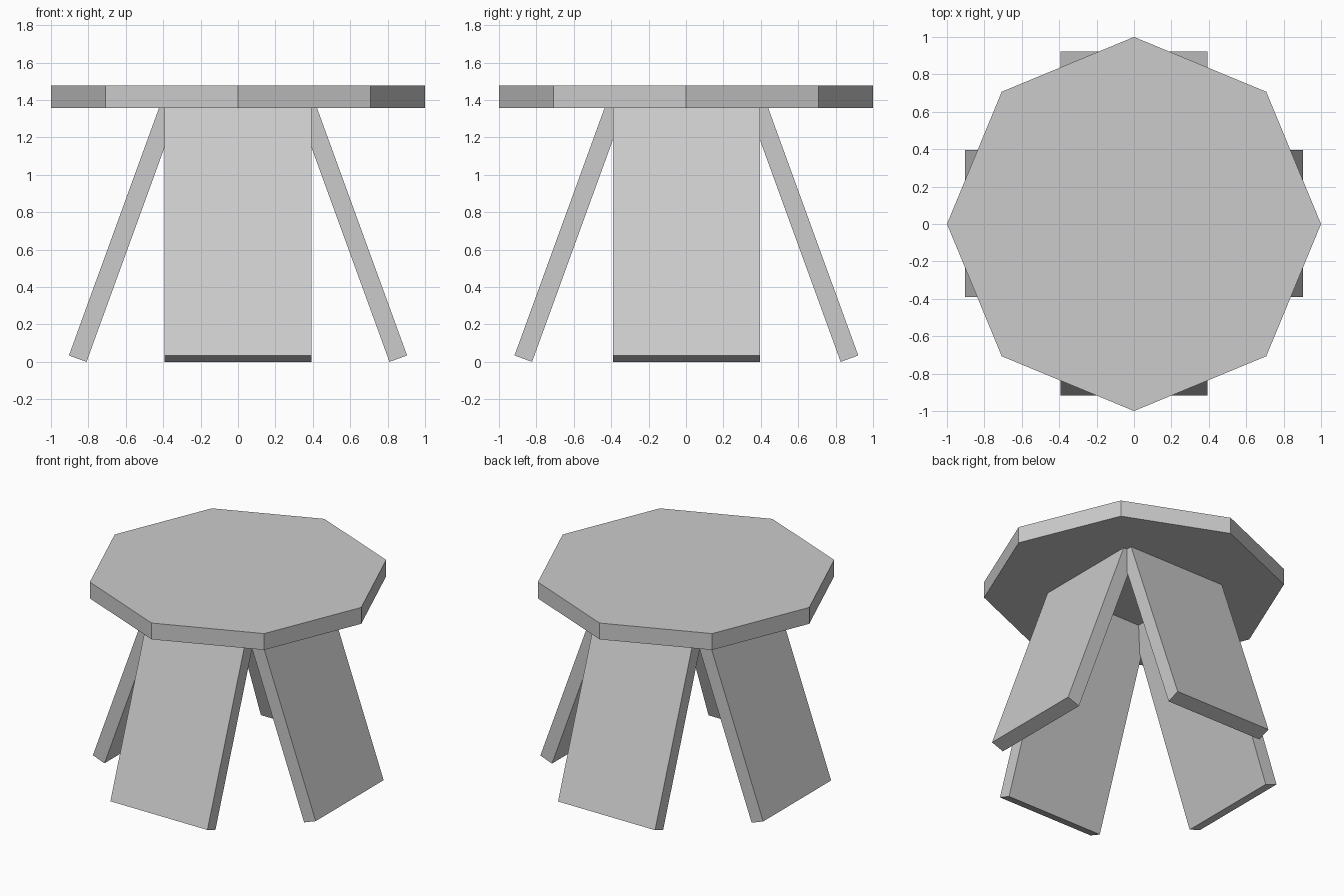
import bpy, bmesh, math
from mathutils import Matrix

if "Cube" in bpy.data.objects:
    bpy.data.objects.remove(bpy.data.objects["Cube"])

TILT = math.radians(20)
THICK, WIDTH, LENGTH = 0.10, 0.787, 1.48


def add_object(name, bm):
    bmesh.ops.recalc_face_normals(bm, faces=bm.faces)
    mesh = bpy.data.meshes.new(name)
    bm.to_mesh(mesh)
    bm.free()
    obj = bpy.data.objects.new(name, mesh)
    bpy.context.collection.objects.link(obj)
    return obj


def add_leg(name, angle, foot, shift_y=0.0):
    # Plank with its inner bottom edge at the origin, tilted inwards
    bm = bmesh.new()
    bmesh.ops.create_cube(bm, size=1)
    matrix = (Matrix.Translation((0, shift_y, 0))
              @ Matrix.Rotation(angle, 4, 'Z')
              @ Matrix.Translation((foot, 0, 0))
              @ Matrix.Rotation(-TILT, 4, 'Y')
              @ Matrix.Translation((THICK / 2, 0, LENGTH / 2))
              @ Matrix.Diagonal((THICK, WIDTH, LENGTH, 1)))
    bmesh.ops.transform(bm, matrix=matrix, verts=bm.verts)
    add_object(name, bm)


# Octagonal seat with corners on the axes
bm = bmesh.new()
bmesh.ops.create_cone(bm, cap_ends=True, segments=8, radius1=1, radius2=1,
                      depth=0.12,
                      matrix=Matrix.Translation((0, 0, 1.418)))
add_object("seat", bm)

# Four splayed plank legs, their tops buried in the seat
add_leg("right_leg", 0, 0.81, 0.003)
add_leg("back_leg", math.pi / 2, 0.825, 0.002)
add_leg("left_leg", math.pi, 0.81, 0.003)
add_leg("front_leg", -math.pi / 2, 0.825, 0.002)
